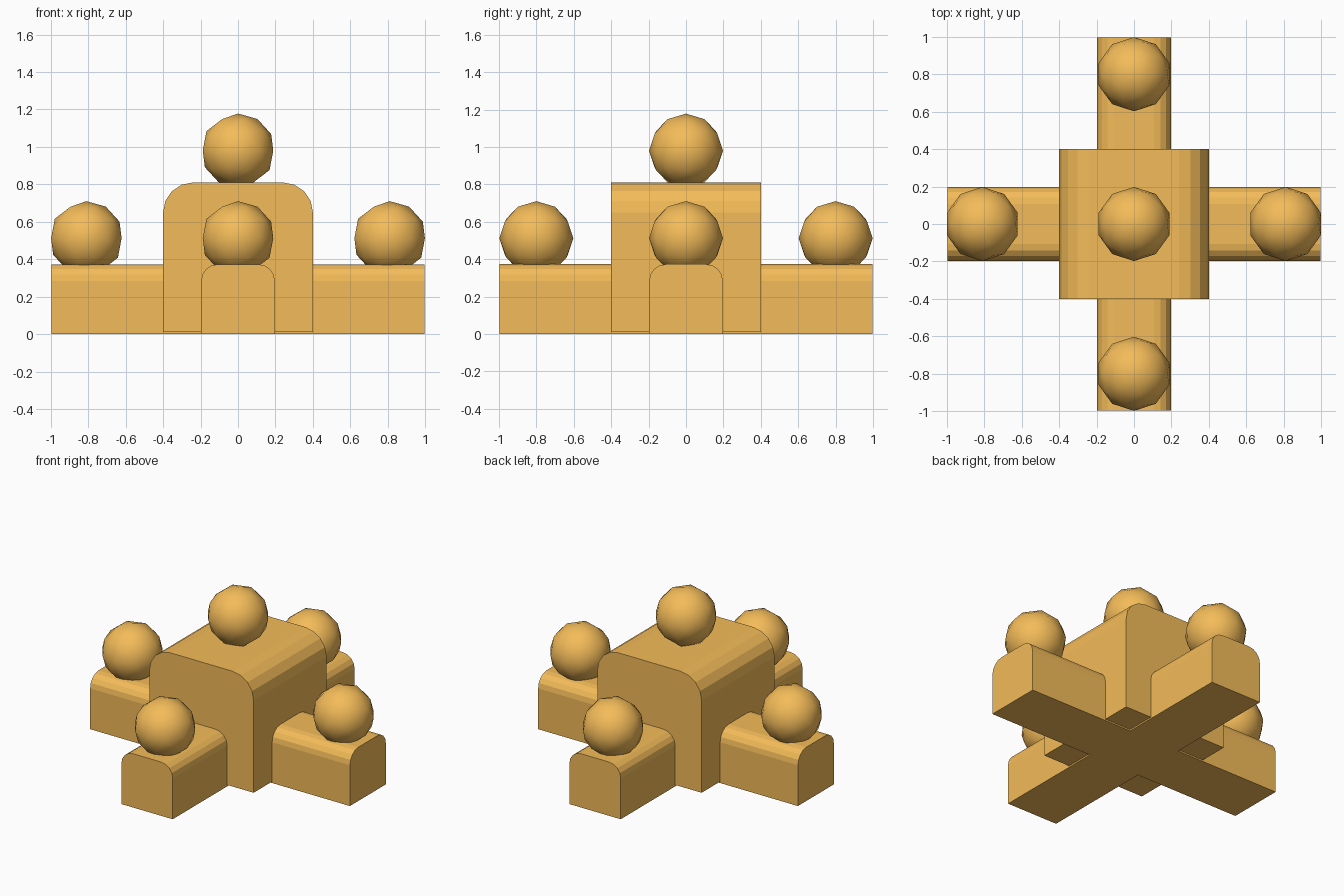
import bpy, bmesh
from math import sin, cos, pi

if "Cube" in bpy.data.objects:
    bpy.data.objects.remove(bpy.data.objects["Cube"])

mat = bpy.data.materials.new("orange")
mat.diffuse_color = (0.9, 0.5, 0.1, 1)
mat.use_nodes = True
mat.node_tree.nodes["Principled BSDF"].inputs["Base Color"].default_value = mat.diffuse_color


def finish(name, bm, smooth=False):
    bmesh.ops.recalc_face_normals(bm, faces=bm.faces)
    for f in bm.faces:
        f.smooth = smooth
    me = bpy.data.meshes.new(name)
    bm.to_mesh(me)
    bm.free()
    me.materials.append(mat)
    ob = bpy.data.objects.new(name, me)
    bpy.context.collection.objects.link(ob)
    return ob


def rounded_bar(name, half_w, z0, z1, r, half_len, turn=0.0, steps=4):
    """Block along y with two rounded top edges."""
    arc = [(half_w - r + r * cos(i * pi / 2 / steps),
            z1 - r + r * sin(i * pi / 2 / steps)) for i in range(steps + 1)]
    right = [(half_w, z0)] + arc
    profile = right + [(-x, z) for x, z in reversed(right)]
    bm = bmesh.new()
    face = bm.faces.new([bm.verts.new((x, -half_len, z)) for x, z in profile])
    ext = bmesh.ops.extrude_face_region(bm, geom=[face], use_keep_orig=True)
    new = [v for v in ext["geom"] if isinstance(v, bmesh.types.BMVert)]
    bmesh.ops.translate(bm, verts=new, vec=(0, 2 * half_len, 0))
    ob = finish(name, bm)
    ob.rotation_euler.z = turn
    return ob


def ball(name, x, y, z):
    bm = bmesh.new()
    bmesh.ops.create_icosphere(bm, subdivisions=2, radius=0.198)
    finish(name, bm, smooth=True).location = (x, y, z)


# Central block and the two crossing low bars
rounded_bar("central_block", 0.4, 0.01, 0.81, 0.16, 0.4)
rounded_bar("front_back_bar", 0.197, 0, 0.373, 0.09, 0.997)
rounded_bar("left_right_bar", 0.197, 0, 0.373, 0.09, 0.997, pi / 2)

# Balls: one on the block, one on each bar end
ball("top_ball", 0, 0, 0.98)
for side, s in (("left", -1), ("right", 1)):
    ball(side + "_ball", s * 0.81, 0, 0.512)
for side, s in (("front", -1), ("back", 1)):
    ball(side + "_ball", 0, s * 0.8, 0.512)
